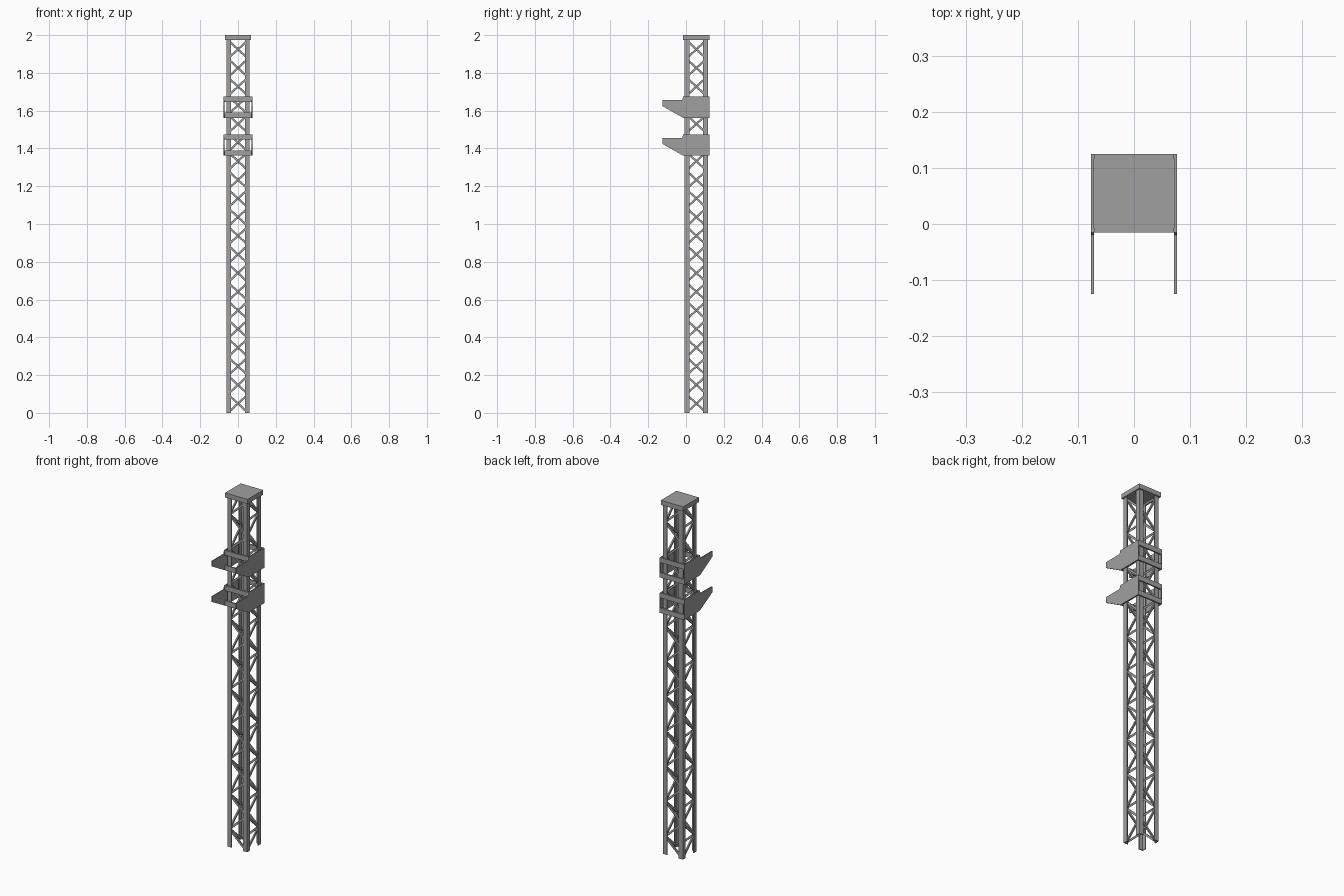
import bpy
import bmesh
from mathutils import Vector, Matrix

if "Cube" in bpy.data.objects:
    bpy.data.objects.remove(bpy.data.objects["Cube"], do_unlink=True)

steel = bpy.data.materials.new("grey steel")
steel.use_nodes = True
GREY = (0.35, 0.35, 0.35, 1)
steel.diffuse_color = GREY
steel.node_tree.nodes["Principled BSDF"].inputs["Base Color"].default_value = GREY

CY = 0.055             # mast centre in y
HALF = 0.062           # mast half width
LEG, THICK = 0.026, 0.005
CAP_HALF, CAP_H = 0.07, 0.026
TOP = 2.0 - CAP_H
PANELS = 20


def finish(name, bm):
    bmesh.ops.recalc_face_normals(bm, faces=bm.faces)
    mesh = bpy.data.meshes.new(name)
    bm.to_mesh(mesh)
    bm.free()
    mesh.materials.append(steel)
    obj = bpy.data.objects.new(name, mesh)
    bpy.context.collection.objects.link(obj)
    return obj


def add_box(bm, lo, hi):
    lo, hi = Vector(lo), Vector(hi)
    mat = Matrix.Translation((lo + hi) / 2) @ Matrix.Diagonal((hi - lo).to_4d())
    mat[3][3] = 1
    bmesh.ops.create_cube(bm, size=1, matrix=mat)


def extrude(bm, points, direction):
    face = bm.faces.new([bm.verts.new(p) for p in points])
    new = bmesh.ops.extrude_face_region(bm, geom=[face])["geom"]
    bmesh.ops.translate(bm, vec=direction,
                        verts=[v for v in new if isinstance(v, bmesh.types.BMVert)])


def add_bar(bm, a, b, normal, width=0.011, depth=0.008):
    along = (b - a).normalized()
    side = along.cross(normal)
    corners = [a + side * s * width / 2 + normal * n * depth / 2
               for s, n in ((-1, -1), (1, -1), (1, 1), (-1, 1))]
    extrude(bm, corners, b - a)


# Four angle-section legs, corners outward
corners = [(1, -1), (1, 1), (-1, 1), (-1, -1)]
names = ["front_left_leg", "back_left_leg", "back_right_leg", "front_right_leg"]
for name, (sx, sy) in zip(names, corners):
    bm = bmesh.new()
    profile = [(0, 0), (LEG, 0), (LEG, THICK), (THICK, THICK), (THICK, LEG), (0, LEG)]
    extrude(bm, [(sx * (HALF - u), CY + sy * (HALF - v), 0) for u, v in profile],
            Vector((0, 0, TOP)))
    finish(name, bm)

# Zigzag lattice on each side, neighbouring sides meeting at shared nodes
step = TOP / PANELS
reach, plane = HALF - 0.013, HALF - 0.009
for side, name in enumerate(["left", "back", "right", "front"]):
    bm = bmesh.new()
    a, b = Vector(corners[side]), Vector(corners[(side + 1) % 4])
    normal = ((a + b) / 2).to_3d()
    across = ((b - a) / 2).to_3d()
    for i in range(PANELS):
        sign = -1 if (i + side) % 2 == 0 else 1
        base = Vector((0, CY, 0)) + normal * plane
        start = base + across * sign * reach + Vector((0, 0, i * step + 0.004))
        end = base - across * sign * reach + Vector((0, 0, (i + 1) * step - 0.004))
        add_bar(bm, start, end, normal)
    finish(name + "_lattice", bm)

# Flat cap
bm = bmesh.new()
add_box(bm, (-CAP_HALF, CY - CAP_HALF, TOP), (CAP_HALF, CY + CAP_HALF, 2))
finish("top_cap", bm)

# Two bracket carriages: tapered side plates joined by straps
PLATE = [(0.125, 0), (-0.015, 0), (-0.125, 0.062), (-0.125, 0.094),
         (-0.02, 0.094), (-0.015, 0.113), (0.125, 0.113)]
for label, z in (("lower", 1.362), ("upper", 1.562)):
    for name, s in (("left", 1), ("right", -1)):
        bm = bmesh.new()
        extrude(bm, [(s * 0.071, y, z + h) for y, h in PLATE], Vector((s * 0.006, 0, 0)))
        finish(label + "_" + name + "_bracket_plate", bm)
    for name, s in (("front", -1), ("back", 1)):
        bm = bmesh.new()
        for h in (0, 0.085):
            y0, y1 = sorted((CY + s * HALF, CY + s * CAP_HALF))
            add_box(bm, (-0.071, y0, z + h), (0.071, y1, z + h + 0.028))
        finish(label + "_" + name + "_straps", bm)
